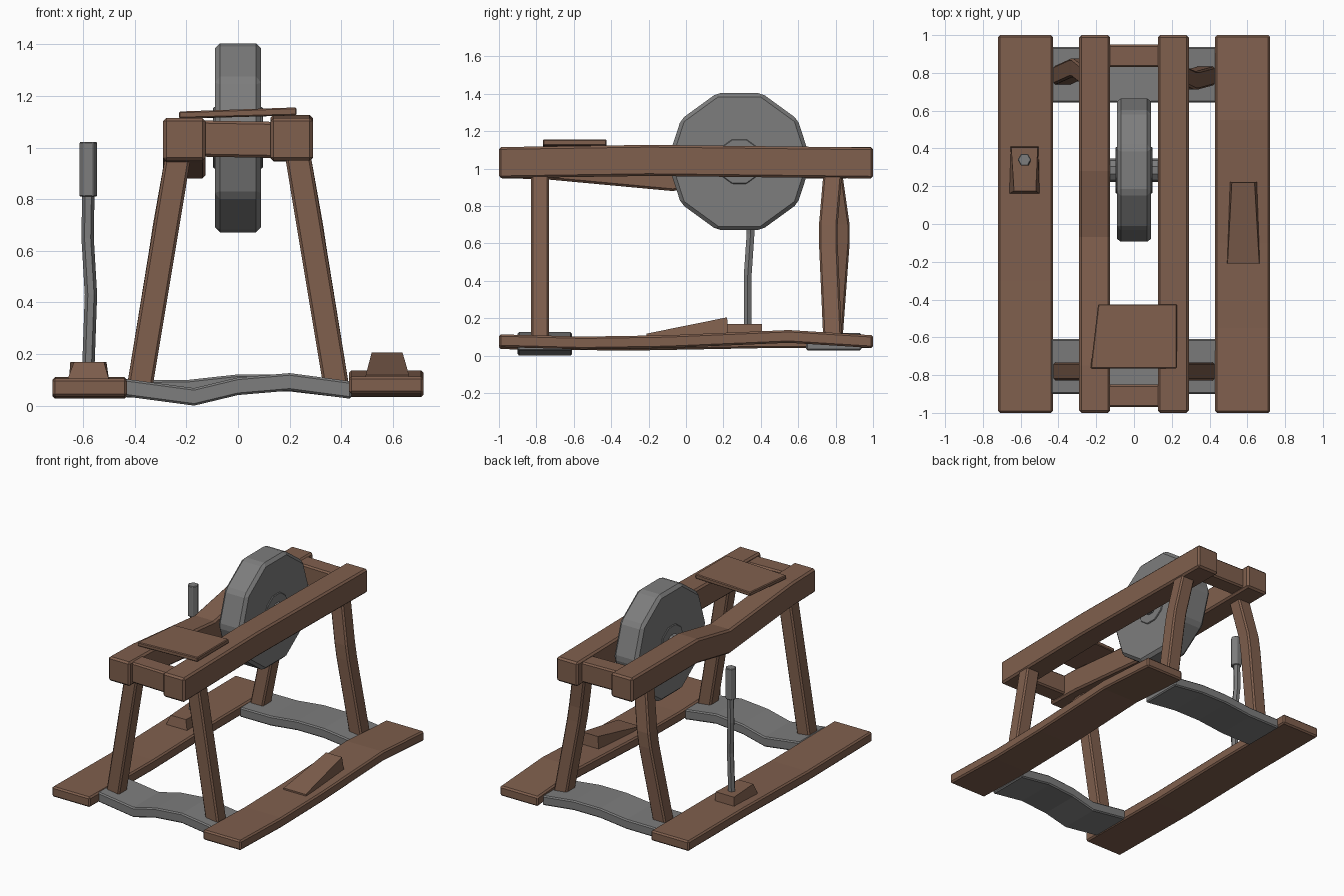
import bpy, bmesh, math
from mathutils import Vector

if "Cube" in bpy.data.objects:
    bpy.data.objects.remove(bpy.data.objects["Cube"])


def material(name, rgb):
    m = bpy.data.materials.new(name)
    m.diffuse_color = (*rgb, 1)
    m.use_nodes = True
    m.node_tree.nodes["Principled BSDF"].inputs["Base Color"].default_value = m.diffuse_color
    return m


WOOD = material("brown wood", (0.215, 0.115, 0.075))
STONE = material("grey stone", (0.205, 0.205, 0.205))


def loft(name, rings, mat, bevel=0.0):
    """Skin a list of equal-sized rings and cap both ends."""
    bm = bmesh.new()
    vs = [[bm.verts.new(p) for p in r] for r in rings]
    n = len(vs[0])
    for a, b in zip(vs, vs[1:]):
        for i in range(n):
            j = (i + 1) % n
            bm.faces.new((a[i], a[j], b[j], b[i]))
    bm.faces.new(vs[0])
    bm.faces.new(vs[-1])
    bmesh.ops.recalc_face_normals(bm, faces=bm.faces)
    me = bpy.data.meshes.new(name)
    bm.to_mesh(me)
    bm.free()
    me.materials.append(mat)
    ob = bpy.data.objects.new(name, me)
    bpy.context.collection.objects.link(ob)
    if bevel:
        mod = ob.modifiers.new("worn edges", 'BEVEL')
        mod.width = bevel
        mod.segments = 1
        mod.limit_method = 'ANGLE'
        mod.angle_limit = math.radians(30)
    return ob


X, Y, Z = Vector((1, 0, 0)), Vector((0, 1, 0)), Vector((0, 0, 1))


def beam(name, path, u, v, mat, bevel=0.01):
    """Rectangular beam along a path; u and v are half-size vectors."""
    rings = []
    for p in path:
        p = Vector(p)
        rings.append([p - u - v, p + u - v, p + u + v, p - u + v])
    return loft(name, rings, mat, bevel)


def round_ring(c, a, b, r, n, turn=0.0):
    return [Vector(c) + r * (math.cos(turn + math.tau * i / n) * a + math.sin(turn + math.tau * i / n) * b)
            for i in range(n)]


# Ground planks
beam("left_foot_plank", [(-0.575, -1, .07), (-0.575, -.3, .062), (-0.575, .4, .075), (-0.575, 1, .075)],
     X * .145, Z * .035, WOOD)
beam("right_foot_plank", [(.575, -1, .08), (.575, -.55, .068), (.575, -.1, .075), (.575, .55, .103), (.575, 1, .075)],
     X * .145, Z * .034, WOOD)

# Wavy cross boards joining the planks
beam("front_cross_board", [(-.44, -.755, .07), (-.17, -.755, .034), (0, -.755, .075), (.2, -.755, .092), (.44, -.755, .06)],
     Y * .145, Z * .034, STONE, .008)
beam("rear_cross_board", [(-.44, .79, .065), (-.2, .79, .066), (0, .79, .088), (.2, .79, .088), (.44, .79, .06)],
     Y * .148, Z * .033, STONE, .008)

# Splayed legs, the rear pair bowed in opposite directions
for side, s, bow in (("left", -1, .05), ("right", 1, -.03)):
    beam(f"{side}_front_leg", [(s * .383, -.78, .06), (s * .23, -.78, .98)], X * .05, Y * .048, WOOD)
    beam(f"{side}_rear_leg",
         [(s * .383, .785, .06), (s * .295, .785 + bow * .8, .6), (s * .28, .785 + bow * .8, .7), (s * .23, .785, .98)],
         X * .05, Y * .05, WOOD)

# Top rails, the left one sagging in the middle
beam("left_rail", [(-.208, -1, 1.032), (-.208, -.75, 1.026), (-.208, -.07, .963), (-.208, .28, 1.03), (-.208, 1, 1.032)],
     X * .082, Z * .083, WOOD, .012)
beam("right_rail", [(.208, -1, 1.032), (.208, -.2, 1.044), (.208, 1, 1.03)], X * .082, Z * .083, WOOD, .012)

# Rail end spacers
for name, y in (("front_spacer", -.91), ("rear_spacer", .89)):
    beam(name, [(-.14, y, 1.035), (.14, y, 1.03)], Y * .06, Z * .07, WOOD)

# Slightly tilted, tapered seat board
loft("seat", [[(-.23, -.765, 1.113), (-.19, -.425, 1.113), (-.19, -.425, 1.14), (-.23, -.765, 1.14)],
              [(.227, -.765, 1.125), (.227, -.425, 1.125), (.227, -.425, 1.156), (.227, -.765, 1.156)]], WOOD, .005)

# Ten-sided grinding wheel with hub and axle
C = Vector((0, .285, 1.038))


def wheel_disc(name, half, r, n, mat, bevel=0.0):
    loft(name, [round_ring(C + X * s * half, Y, Z, r, n) for s in (-1, 1)], mat, bevel)


wheel_disc("grinding_wheel", .09, .385, 10, STONE, .02)
wheel_disc("wheel_hub", .097, .125, 10, STONE, .004)
wheel_disc("axle", .15, .063, 10, STONE)

# Lever block, bent rod and grip on the left plank
loft("lever_block", [[(-.662, .16, .10), (-.5, .16, .10), (-.505, .41, .10), (-.655, .41, .10)],
                     [(-.635, .175, .17), (-.52, .175, .17), (-.51, .405, .17), (-.65, .405, .17)]], WOOD)
loft("lever_rod", [round_ring(p, X, Y, .024, 6) for p in
                   ((-.58, .33, .15), (-.57, .33, .43), (-.583, .345, .65), (-.58, .345, .83))], STONE)
loft("lever_grip", [round_ring((-.58, .34, z), X, Y, .036, 6) for z in (.81, 1.022)], STONE, .004)

# Wedge-shaped foot rest on the right plank
loft("foot_rest", [[(.49, -.21, .09), (.668, -.21, .09), (.663, -.21, .118), (.495, -.21, .118)],
                   [(.505, .225, .09), (.655, .225, .09), (.638, .22, .205), (.518, .22, .205)]], WOOD)
